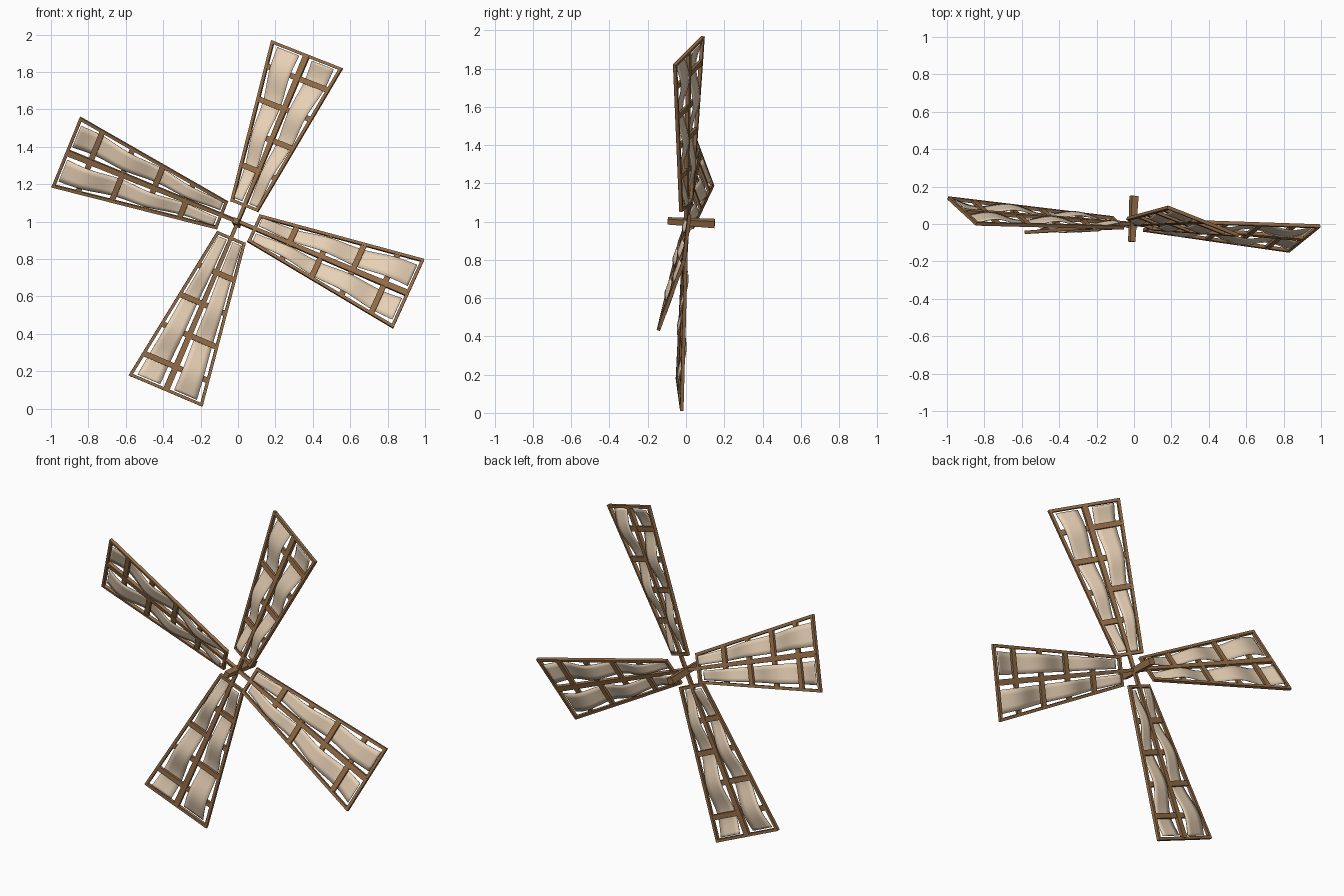
import bpy, bmesh, math
from mathutils import Vector as V

if "Cube" in bpy.data.objects:
    bpy.data.objects.remove(bpy.data.objects["Cube"])


def material(name, rgb):
    m = bpy.data.materials.new(name)
    m.diffuse_color = (*rgb, 1)
    m.use_nodes = True
    m.node_tree.nodes["Principled BSDF"].inputs["Base Color"].default_value = m.diffuse_color
    return m


WOOD = material("wood", (0.30, 0.155, 0.065))
CLOTH = material("cloth", (0.80, 0.63, 0.46))


def finish(bm, name, mat):
    bmesh.ops.recalc_face_normals(bm, faces=bm.faces)
    me = bpy.data.meshes.new(name)
    bm.to_mesh(me)
    bm.free()
    ob = bpy.data.objects.new(name, me)
    me.materials.append(mat)
    bpy.context.collection.objects.link(ob)
    return ob


def beam(bm, p, q, n, w0, t0, w1=None, t1=None):
    """Square timber from p to q, w wide in the blade plane, t thick along n."""
    w1, t1 = w1 or w0, t1 or t0
    side = (q - p).cross(n).normalized()
    up = side.cross(q - p).normalized()
    ring = []
    for c, w, t in ((p, w0, t0), (q, w1, t1)):
        ring.append([bm.verts.new(c + side * a * w / 2 + up * b * t / 2)
                     for a, b in ((-1, -1), (1, -1), (1, 1), (-1, 1))])
    bm.faces.new(ring[0])
    bm.faces.new(ring[1])
    for i in range(4):
        j = (i + 1) % 4
        bm.faces.new((ring[0][i], ring[0][j], ring[1][j], ring[1][i]))


HUB = V((0, 0, 1))
R_IN, R_OUT = 0.087, 0.968
BARS = (0.29, 0.47, 0.65, 0.83)

# outer corners of each blade: left then right when looking outward
BLADES = {
    "upper": (V((0.18, 0.09, 1.97)), V((0.56, -0.06, 1.82))),
    "left": (V((-0.997, 0.14, 1.185)), V((-0.845, 0.0, 1.56))),
    "lower": (V((-0.19, -0.022, 0.01)), V((-0.585, -0.045, 0.178))),
    "right": (V((0.997, -0.01, 0.798)), V((0.83, -0.145, 0.43))),
}


def build_blade(name, left, right):
    mid = (left + right) / 2
    axis = (mid - HUB).normalized()
    length = (mid - HUB).length
    across = (right - left).normalized()
    half_out = (right - left).length / 2
    n = axis.cross(across).normalized()
    if n.y > 0:
        n = -n

    def half(d):
        k = (d - R_IN) / (R_OUT - R_IN)
        return 0.083 + (half_out - 0.083) * k

    def at(d, v, off=0.0):
        """Point at distance d from the hub, v = -1..1 across the sail."""
        return HUB + axis * (d * length / R_OUT) + across * (v * (half(d) - 0.008)) + n * off

    # timber frame: centre spar, two edges, two ends, cross bars
    bm = bmesh.new()
    beam(bm, HUB, at(R_OUT - 0.008, 0), n, 0.018, 0.018, 0.034, 0.02)
    for s in (-1, 1):
        beam(bm, at(R_IN, s), at(R_OUT, s), n, 0.016, 0.018)
    for d in (R_IN + 0.008, R_OUT - 0.008):
        beam(bm, at(d, -1), at(d, 1), n, 0.016, 0.018)
    for d in BARS:
        beam(bm, at(d, -1), at(d, 1), n, 0.03, 0.014)
    finish(bm, name + "_blade_frame", WOOD)

    # two cloth strips woven in front of and behind alternate bars
    for s, label in ((-1, "left"), (1, "right")):
        bm = bmesh.new()
        rows, cols = 60, 4
        grid = []
        for i in range(rows + 1):
            d = 0.11 + (0.945 - 0.11) * i / rows
            wave = math.cos(math.pi * (d - BARS[0]) / 0.18)
            grid.append([bm.verts.new(at(d, s * (0.20 + 0.65 * j / cols), s * 0.017 * wave))
                         for j in range(cols + 1)])
        for i in range(rows):
            for j in range(cols):
                bm.faces.new((grid[i][j], grid[i][j + 1], grid[i + 1][j + 1], grid[i + 1][j]))
        for f in bm.faces:
            f.smooth = True
        ob = finish(bm, f"{name}_sail_cloth_{label}", CLOTH)
        mod = ob.modifiers.new("thickness", 'SOLIDIFY')
        mod.thickness = 0.003
        mod.offset = 0


for blade, (l, r) in BLADES.items():
    build_blade(blade, l, r)

# tapered square windshaft through the hub
bm = bmesh.new()
beam(bm, V((-0.012, -0.095, 1.004)), V((0, 0.15, 0.99)), V((0.38, 0, 0.92)),
     0.03, 0.03, 0.038, 0.038)
finish(bm, "windshaft", WOOD)
